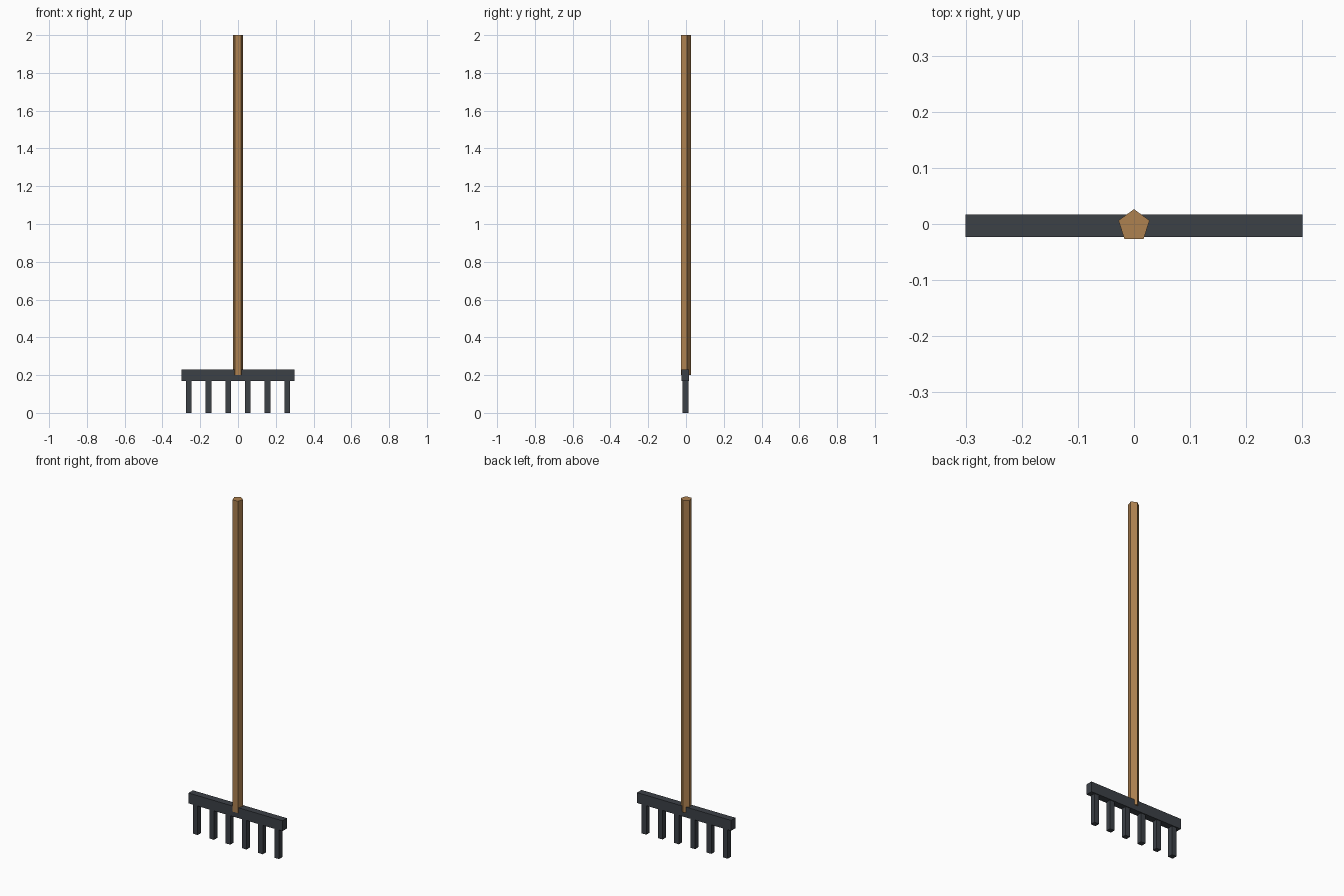
import bpy, math

if "Cube" in bpy.data.objects:
    bpy.data.objects.remove(bpy.data.objects["Cube"])

Y = -0.0028  # shared axis, so the five-sided handle's bounds centre on y = 0


def material(name, rgb):
    m = bpy.data.materials.new(name)
    m.diffuse_color = (*rgb, 1)
    m.use_nodes = True
    m.node_tree.nodes["Principled BSDF"].inputs["Base Color"].default_value = m.diffuse_color
    return m


wood = material("wood", (0.42, 0.22, 0.08))
metal = material("dark_metal", (0.045, 0.052, 0.062))


def box(name, centre, size, mat):
    bpy.ops.mesh.primitive_cube_add(size=1, location=centre)
    ob = bpy.context.object
    ob.name = name
    ob.scale = size
    bpy.ops.object.transform_apply(location=False, rotation=False, scale=True)
    ob.data.materials.append(mat)


# Five-sided handle, one corner towards the back
bpy.ops.mesh.primitive_cylinder_add(vertices=5, radius=0.0292, depth=1.8,
                                    location=(0, Y, 1.1))
handle = bpy.context.object
handle.name = "handle"
handle.data.materials.append(wood)
corner = max(handle.data.vertices, key=lambda v: v.co.y).co
handle.rotation_euler.z = math.pi / 2 - math.atan2(corner.y, corner.x)

# Crossbar
box("crossbar", (0, Y, 0.2), (0.6, 0.04, 0.06), metal)

# Six square teeth, tops sunk into the crossbar
for i in range(6):
    box(f"tooth_{i + 1}", (-0.26 + i * 0.104, Y, 0.09), (0.03, 0.03, 0.18), metal)
